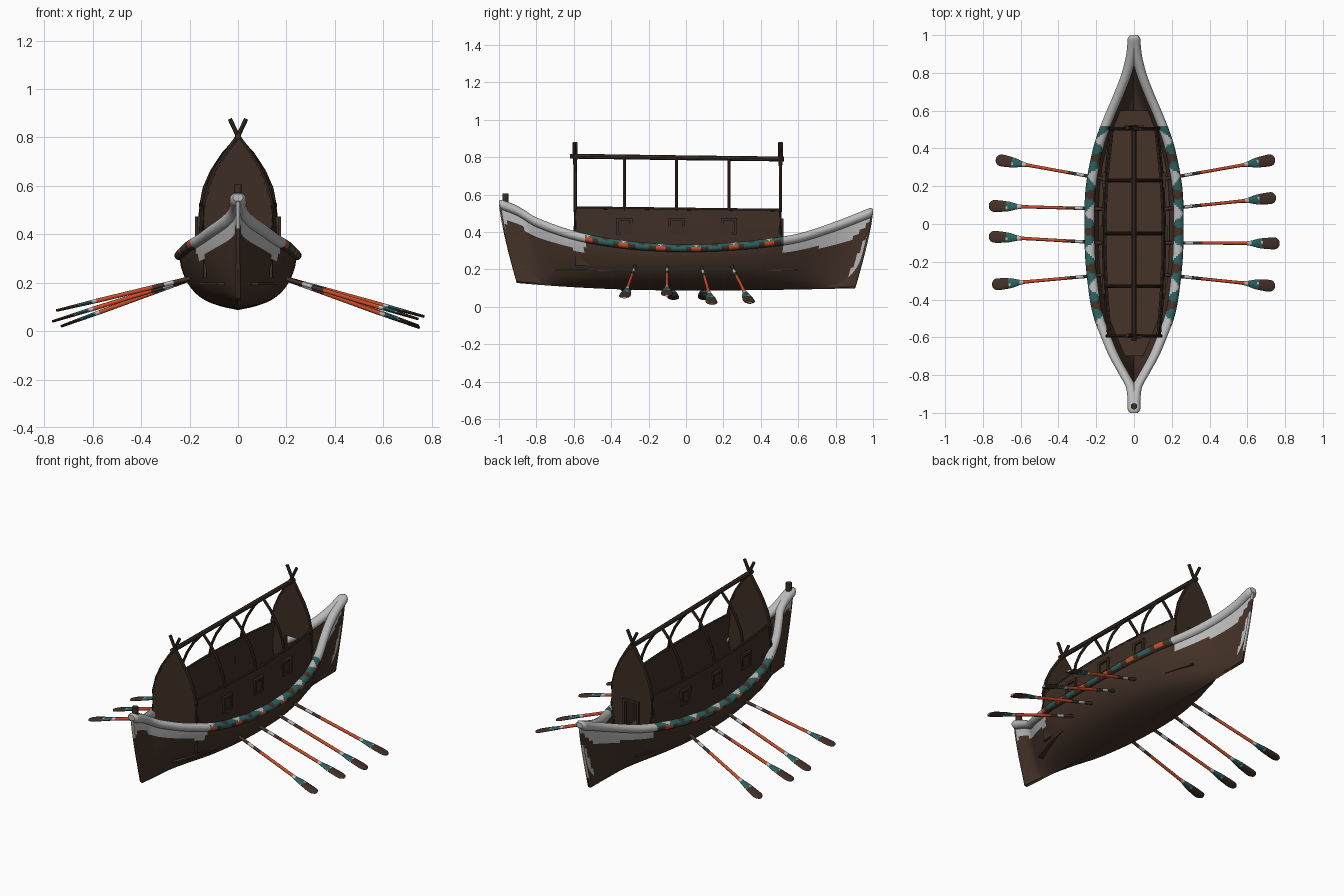
import bpy, bmesh, math
from mathutils import Vector

if "Cube" in bpy.data.objects:
    bpy.data.objects.remove(bpy.data.objects["Cube"])


def material(name, rgb):
    m = bpy.data.materials.new(name)
    m.diffuse_color = (*rgb, 1)
    m.use_nodes = True
    m.node_tree.nodes["Principled BSDF"].inputs["Base Color"].default_value = m.diffuse_color
    return m


GREY = material("pale_grey", (0.50, 0.50, 0.50))
BROWN = material("hull_brown", (0.058, 0.032, 0.021))
DARK = material("cabin_brown", (0.046, 0.027, 0.018))
ORANGE = material("orange_paint", (0.58, 0.075, 0.022))
TEAL = material("teal_paint", (0.026, 0.12, 0.115))


def interp(tab, t):
    """Smooth interpolation through (key, value) pairs."""
    n = len(tab)
    t = min(max(t, tab[0][0]), tab[-1][0])
    i = max(k for k in range(n - 1) if tab[k][0] <= t)

    def slope(k):
        a, b = tab[max(k - 1, 0)], tab[min(k + 1, n - 1)]
        return (b[1] - a[1]) / (b[0] - a[0])
    (x0, y0), (x1, y1) = tab[i], tab[i + 1]
    h = x1 - x0
    u = (t - x0) / h
    return ((2*u**3 - 3*u*u + 1) * y0 + (u**3 - 2*u*u + u) * h * slope(i)
            + (3*u*u - 2*u**3) * y1 + (u**3 - u*u) * h * slope(i + 1))


def loft(name, rings, mats, rule=None, closed=True, smooth=True):
    """Skin a list of point rings; rule(i, j, centre) picks the material."""
    bm = bmesh.new()
    vs = [[bm.verts.new(p) for p in r] for r in rings]
    n = len(rings[0])
    for i in range(len(rings) - 1):
        for j in range(n if closed else n - 1):
            k = (j + 1) % n
            f = bm.faces.new((vs[i][j], vs[i][k], vs[i+1][k], vs[i+1][j]))
            if rule:
                f.material_index = rule(i, j, f.calc_center_median())
    if closed:
        bm.faces.new(vs[0])
        bm.faces.new(vs[-1])
    bmesh.ops.recalc_face_normals(bm, faces=bm.faces)
    me = bpy.data.meshes.new(name)
    bm.to_mesh(me)
    bm.free()
    ob = bpy.data.objects.new(name, me)
    bpy.context.collection.objects.link(ob)
    for m in mats:
        me.materials.append(m)
    if smooth:
        bpy.ops.object.select_all(action='DESELECT')
        ob.select_set(True)
        bpy.context.view_layer.objects.active = ob
        bpy.ops.object.shade_smooth_by_angle(angle=math.radians(40))
    return ob


def pole(name, pts, r, mat=DARK, n=8):
    pts = [Vector(p) for p in pts]
    rings = []
    for i, p in enumerate(pts):
        d = (pts[min(i + 1, len(pts) - 1)] - pts[max(i - 1, 0)]).normalized()
        q = d.to_track_quat('Z', 'X' if abs(d.y) > 0.7 else 'Y')
        rings.append([p + q @ Vector((r * math.cos(a * math.tau / n), r * math.sin(a * math.tau / n), 0))
                      for a in range(n)])
    return loft(name, rings, [mat])


def box(name, c, s, mat=DARK):
    sx, sy, sz = (v / 2 for v in s)
    rings = [[Vector(c) + Vector((x * sx, y * sy, z * sz)) for x, y in ((-1, -1), (1, -1), (1, 1), (-1, 1))]
             for z in (-1, 1)]
    return loft(name, rings, [mat], smooth=False)


# Gunwale centre line, seen from the top and from the side
GX = [(-1, .006), (-.87, .014), (-.8, .05), (-.7, .105), (-.6, .147), (-.5, .185), (-.4, .207), (-.2, .23),
      (0, .236), (.2, .228), (.4, .19), (.5, .158), (.6, .118), (.7, .075), (.8, .038), (.9, .014), (1, .005)]
GZ = [(-1, .552), (-.9, .512), (-.8, .452), (-.6, .382), (-.4, .342), (-.2, .32), (0, .312), (.2, .319),
      (.4, .337), (.6, .367), (.8, .43), (1, .508)]
SECTION = [(0, 0), (.06, .27), (.17, .56), (.35, .78), (.55, .91), (.8, 1.0), (1, 1.02)]


# Hull: lofted open shell
def hull_point(s, f):
    side, f = (1 if f > 0 else -1), abs(f)
    h = f ** 1.4
    keel = .087 + (.04 if s < 0 else .012) * s * s
    z = keel + (interp(GZ, s) - keel) * h
    w = 0 if abs(s) > .999 else interp(GX, s) * interp(SECTION, h)
    return Vector((side * w, s * (1 - .095 * (1 - h) ** 1.3), z))


def hull_rule(i, j, c):
    y, z = c.y, c.z
    if y < -.54:
        white = z > interp(GZ, y) - .075 or (y < -.955 and z > .43)
    elif y > .52:
        edge = .29 + .15 * (y - .52) if y < .86 else .341 + .95 * (y - .86)
        white = z > edge or (.165 < z < .39 and y > .87 + .45 * (z - .17))
    else:
        white = False
    return 0 if white else 1


N, M = 130, 22
hull = loft("hull", [[hull_point(-1 + 2 * i / N, -1 + j / M) for j in range(2 * M + 1)] for i in range(N + 1)],
            [GREY, BROWN], hull_rule, closed=False)
mid = [p for p in hull.data.polygons if abs(p.center.x) < .03 and abs(p.center.y) < .1]
if mid[0].normal.z > 0:
    hull.data.flip_normals()
shell = hull.modifiers.new("planking", 'SOLIDIFY')
shell.thickness = .01
shell.offset = -1
shell.material_offset = 1

# Floor boards inside the hull
loft("floor", [[Vector((x * interp(GX, y) * .8, y, z)) for x, z in ((-1, .19), (1, .19), (1, .2), (-1, .2))]
               for y in [-.7 + .1 * k for k in range(14)]], [BROWN])


# Gunwales with painted pattern in the middle
def gunwale_rule(i, j, c):
    if c.y < -.54 or c.y > .52:
        return 0
    p = ((c.y + .43) / .195) % 1
    d = min(p, 1 - p)                      # distance from teal centre
    ang = (j + .5) / 16 * 360              # 0 outward, 90 up
    if ang > 310 or ang < 20:              # outer face
        return 3 if d < .2 else (2 if d > .38 else 1)
    if 20 <= ang <= 170:                   # upper face
        v = (ang - 20) / 150
        if d > .5 - .3 * v:
            return 0
        return 3 if d > .06 + .12 * v else 1
    return 1


for sd, nm in ((1, "right"), (-1, "left")):
    rings = []
    for i in range(201):
        y = -1 + i / 100
        k = .55 if i in (0, 200) else (.85 if i in (1, 199) else 1)
        rx, rz = .027 * k, (.02 + .007 * abs(y)) * k
        rings.append([Vector((sd * (interp(GX, y) + rx * math.cos(a * math.tau / 16)), y,
                              interp(GZ, y) + rz * math.sin(a * math.tau / 16))) for a in range(16)])
    loft("gunwale_" + nm, rings, [GREY, BROWN, ORANGE, TEAL], gunwale_rule)

# Bow peg
pole("bow_peg", [(0, -.965, .55), (0, -.965, .605)], .017, DARK, 12)

# Cabin side walls, rails and window frames
WALL = [(-.6, .138), (-.33, .158), (-.05, .166), (.23, .155), (.51, .126)]
ys = [-.59 + 1.1 * k / 20 for k in range(21)]
for sd, nm in ((1, "right"), (-1, "left")):
    rings = []
    for y in ys:
        x, top = interp(WALL, y), .525 - .012 * y
        rings.append([Vector((sd * a, y, z)) for a, z in
                      ((x + .004, .22), (x + .004, .42), (x - .008, top), (x - .02, top), (x - .008, .42), (x - .008, .22))])
    loft("cabin_wall_" + nm, rings, [DARK])
    pole("wall_rail_" + nm, [(sd * (interp(WALL, y) - .012), y, .522 - .012 * y) for y in ys], .008)
    for y in (-.33, -.05, .23):
        x = sd * (interp(WALL, y) + .002)
        for k in (-1, 1):
            box("window_jamb", (x, y + k * .036, .43), (.018, .014, .088))
            box("window_sill", (x, y, .43 + k * .037), (.018, .086, .014))
        box("window_pane", (x, y, .43), (.008, .05, .05))

# Gable ends; the back one has a doorway
for y, wide, door, nm in ((-.593, 1, False, "front"), (.505, .93, True, "back")):
    half = [(.10, .22), (.125, .36), (.142, .42), (.14, .52), (.118, .61), (.085, .68), (.04, .75)]
    prof = [(x * wide, z) for x, z in half] + [(0, .80)] + [(-x * wide, z) for x, z in reversed(half)]
    if door:
        prof += [(-.042, .22), (-.042, .46), (.042, .46), (.042, .22)]
        for k in (-1, 1):
            box("door_jamb", (k * .046, y + .006, .36), (.012, .022, .21))
        box("door_lintel", (0, y + .006, .466), (.104, .022, .012))
    loft("gable_" + nm, [[Vector((x, y + o, z)) for x, z in prof] for o in (-.006, .006)], [DARK], smooth=False)
    for sd in (1, -1):
        pole("gable_pole_" + nm, [(-sd * .034, y + sd * .004, .877), (0, y + sd * .004, .805)]
             + [(sd * x * wide, y, z) for x, z in reversed(half)], .009)

# Ridge pole and rafters
pole("ridge_pole", [(0, -.62, .805), (0, -.05, .797), (0, .525, .79)], .013)
for y in (-.33, -.05, .23):
    for sd in (1, -1):
        w = interp(WALL, y) - .012
        pole("rafter", [(0, y, .797), (sd * w * .38, y, .735), (sd * w * .7, y, .66),
                        (sd * w * .9, y, .59), (sd * w, y, .51)], .008)
    box("cross_beam", (0, y, .205), (.3, .02, .02))

# Oars: start y, tip x, tip y, tip z
OARS = [(.24, .745, .342, .022), (.08, .75, .14, .014), (-.1, .77, -.103, .06), (-.27, .745, -.33, .05),
        (.24, -.73, .342, .02), (.08, -.767, .096, .04), (-.1, -.767, -.066, .04), (-.27, -.75, -.322, .085)]
BLADE = [(0, .009), (.68, .009), (.75, .014), (.82, .025), (.9, .03), (.96, .031), (.985, .025), (1, .012)]


def oar_rule(i, j, c):
    t = (i + .5) / 60
    if .17 < t < .23 or .72 < t < .75 or (.83 < t < .85 and j % 3 == 0):
        return 0
    if .32 < t <= .72:
        return 2
    return 3 if .75 <= t < .83 or (.83 <= t < .85) else 1


for y0, tx, ty, tz in OARS:
    a, b = Vector((math.copysign(.17, tx), y0, .225)), Vector((tx, ty, tz))
    d = (b - a).normalized()
    side = d.cross(Vector((0, 0, 1))).normalized()
    up = side.cross(d)
    rings = []
    for i in range(61):
        t = i / 60
        w = interp(BLADE, t)
        h = .009 if t < .7 else .009 - .012 * (t - .7)
        rings.append([a.lerp(b, t) + side * w * math.cos(k * math.tau / 12) + up * h * math.sin(k * math.tau / 12)
                      for k in range(12)])
    loft("oar", rings, [GREY, BROWN, ORANGE, TEAL], oar_rule)
